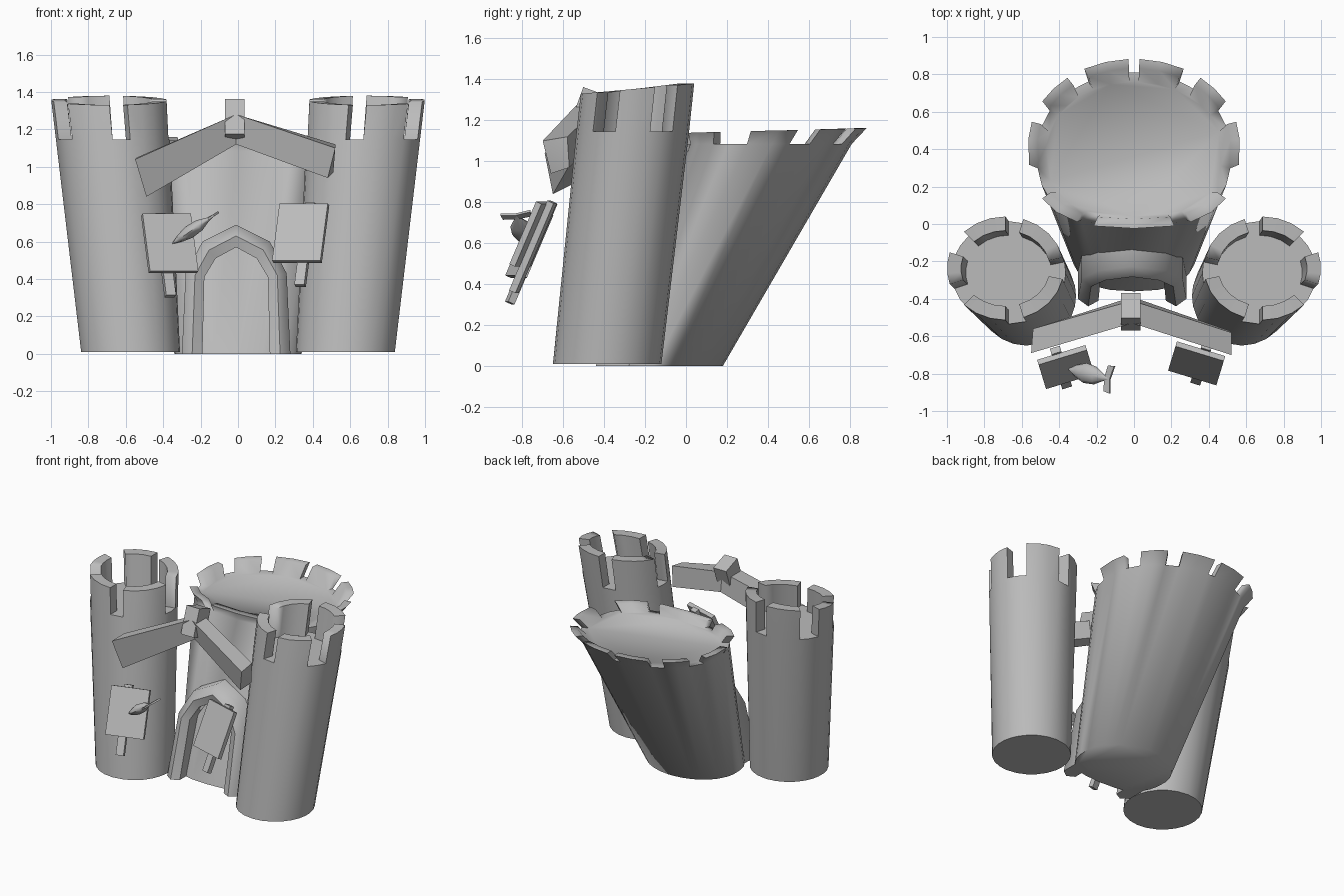
import bpy, bmesh
from math import sin, cos, radians, pi, copysign
from mathutils import Vector, Matrix, Euler

if "Cube" in bpy.data.objects:
    bpy.data.objects.remove(bpy.data.objects["Cube"])

GREY = (0.5, 0.5, 0.5, 1)
stone = bpy.data.materials.new("stone_grey")
stone.use_nodes = True
stone.diffuse_color = GREY
stone.node_tree.nodes["Principled BSDF"].inputs["Base Color"].default_value = GREY


def finish(name, bm, angle):
    bmesh.ops.recalc_face_normals(bm, faces=bm.faces)
    me = bpy.data.meshes.new(name)
    bm.to_mesh(me)
    bm.free()
    me.materials.append(stone)
    ob = bpy.data.objects.new(name, me)
    bpy.context.collection.objects.link(ob)
    bpy.ops.object.select_all(action='DESELECT')
    bpy.context.view_layer.objects.active = ob
    ob.select_set(True)
    bpy.ops.object.shade_smooth_by_angle(angle=radians(angle))


def tower(name, low, high, merlons, top, wall, tilt, flare=0.0, square=1.0, side=1):
    """Leaning tower. low/high = (centre, rx, ry); merlons = (start, end) angles in order;
    square below 1 flattens the front."""
    bm = bmesh.new()
    (c0, x0, y0), (c1, x1, y1) = low, high
    c0, c1 = Vector(c0), Vector(c1)

    def point(a, t, grow=0.0, lift=0.0):
        c = c0.lerp(c1, t)
        u, v = cos(a), sin(a)
        if v < 0:
            u, v = copysign(abs(u) ** square, u), -abs(v) ** square
        rx, ry = x0 + (x1 - x0) * t + grow, y0 + (y1 - y0) * t + grow
        p = c + Vector((rx * u, ry * v, lift))
        return bm.verts.new((side * p.x, p.y, p.z))

    # split merlons and the gaps between them into short steps
    steps = []
    for k, (start, end) in enumerate(merlons):
        after = merlons[k + 1][0] if k + 1 < len(merlons) else merlons[0][0] + 360
        for a, b, solid in ((start, end, True), (end, after, False)):
            n = max(1, round((b - a) / 14))
            steps += [(radians(a + (b - a) * i / n), solid) for i in range(n)]
    n = len(steps)
    t_top = (top - c0.z) / (c1.z - c0.z)
    base = [point(a, 0) for a, m in steps]
    rim = [point(a, 1) for a, m in steps]
    inner = [point(a, 1, -wall) for a, m in steps]
    crown = {}

    def crown_pair(i):
        if i not in crown:
            a, lift = steps[i][0], tilt * sin(steps[i][0])
            crown[i] = point(a, t_top, flare, lift), point(a, t_top, flare - wall, lift)
        return crown[i]

    bm.faces.new(base)
    bm.faces.new(inner)
    for i in range(n):
        j = (i + 1) % n
        bm.faces.new((base[i], base[j], rim[j], rim[i]))
        if not steps[i][1]:
            bm.faces.new((rim[i], rim[j], inner[j], inner[i]))
            continue
        (oi, ii), (oj, ij) = crown_pair(i), crown_pair(j)
        bm.faces.new((rim[i], rim[j], oj, oi))
        bm.faces.new((inner[i], inner[j], ij, ii))
        bm.faces.new((oi, oj, ij, ii))
        if not steps[i - 1][1]:
            bm.faces.new((rim[i], oi, ii, inner[i]))
        if not steps[j][1]:
            bm.faces.new((rim[j], oj, ij, inner[j]))
    finish(name, bm, 80)


# main keep: flared merlons, right half mirrored to the left
half = [(-64, -34), (-9, 15), (30, 51), (62, 87)]
keep_merlons = [(-106, -74)] + half + [(180 - b, 180 - a) for a, b in reversed(half)]
tower("main_keep", ((0, -0.09, 0), 0.34, 0.27), ((0, 0.4, 1.085), 0.52, 0.41),
      keep_merlons, 1.15, 0.05, 0.012, flare=0.035, square=0.75)

# flanking towers: five merlons each, mirrored left and right
side_merlons = [(-18, 18), (45, 90), (108, 168), (192, 252), (270, 315)]
for side, label in ((1, "left"), (-1, "right")):
    tower(label + "_tower", ((0.575, -0.385, 0.01), 0.265, 0.265),
          ((0.67, -0.26, 1.145), 0.305, 0.275), side_merlons, 1.355, 0.075, 0.025, side=side)

# door arch: a band swept over the doorway, leaning with the wall
outer = [(-.30, 0), (-.28, .43), (-.19, .6), (-.01, .69), (.17, .6), (.26, .43), (.28, 0)]
opening = [(-.19, 0), (-.18, .41), (-.12, .51), (-.01, .57), (.1, .51), (.16, .41), (.17, 0)]
bm = bmesh.new()


def lean(x, z, depth):
    return bm.verts.new((x, -0.37 + 0.25 * z - depth, z))


rows = []
for (xo, zo), (xi, zi) in zip(outer, opening):
    xm, zm = (xo + xi) / 2, (zo + zi) / 2
    rows.append([lean(xo, zo, -0.13), lean(xo, zo, 0.03), lean(xm, zm, 0.07),
                 lean(xi, zi, 0.04), lean(xi, zi, -0.09)])
for a, b in zip(rows, rows[1:]):
    for k in range(5):
        m = (k + 1) % 5
        bm.faces.new((a[k], a[m], b[m], b[k]))
bm.faces.new(rows[0])
bm.faces.new(rows[-1])
finish("door_arch", bm, 60)


def hull(name, points):
    bm = bmesh.new()
    for p in points:
        bm.verts.new(p)
    bmesh.ops.convex_hull(bm, input=bm.verts)
    bmesh.ops.dissolve_limit(bm, angle_limit=radians(14), verts=bm.verts, edges=bm.edges)
    finish(name, bm, 30)


# gable beams and ridge block above the door
ridge_end = [(-.01, -.53, 1.28), (-.01, -.49, 1.12), (-.01, -.39, 1.14), (-.01, -.41, 1.28)]
hull("right_gable_beam", ridge_end + [(-.55, -.69, 1.04), (-.49, -.65, .84),
                                      (-.48, -.55, .89), (-.54, -.56, 1.05)])
hull("left_gable_beam", ridge_end + [(.52, -.7, 1.1), (.48, -.66, .94),
                                     (.51, -.57, .97), (.52, -.58, 1.12)])


def box(name, size, frame):
    bm = bmesh.new()
    bmesh.ops.create_cube(bm, size=1)
    bm.transform(frame @ Matrix.Diagonal((*size, 1)))
    finish(name, bm, 30)


box("ridge_block", (0.105, 0.14, 0.2),
    Matrix.Translation((-0.017, -0.47, 1.245)) @ Matrix.Rotation(radians(-20), 4, 'X'))

# hanging signs, each a tilted board on a short stick
for label, spot, side in (("right", (-.365, -.765, .59), -1), ("left", (.335, -.745, .645), 1)):
    frame = (Matrix.Translation(spot)
             @ Euler((radians(-24), 0, radians(-17 * side))).to_matrix().to_4x4())
    box(label + "_sign_board", (0.27, 0.03, 0.335), frame)
    box(label + "_sign_stick", (0.055, 0.035, 0.48),
        frame @ Matrix.Translation((0.025 * side, 0.03, -0.055)))

# dart stuck in one sign: plump body with a forked tail
tip, tail = Vector((-.35, -.775, .59)), Vector((-.13, -.83, .74))
axis = (tail - tip).normalized()
up = axis.cross(Vector((0, 1, 0))).normalized()
across = up.cross(axis)
bm = bmesh.new()
profile = [(0, .004), (.2, .035), (.4, .054), (.65, .048), (.85, .018), (1, .008)]
rings = [[bm.verts.new(tip.lerp(tail, t) + r * (across * cos(k * pi / 4) + up * 0.65 * sin(k * pi / 4)))
          for k in range(8)] for t, r in profile]
for a, b in zip(rings, rings[1:]):
    for k in range(8):
        m = (k + 1) % 8
        bm.faces.new((a[k], a[m], b[m], b[k]))
bm.faces.new(rings[0])
bm.faces.new(rings[-1])
finish("dart_body", bm, 60)
for s, label in ((1, "back"), (-1, "front")):
    root = tip.lerp(tail, 0.88)
    flat = [root, root + axis * .035, root + axis * .05 + across * s * .075,
            root + axis * .01 + across * s * .07]
    hull("dart_fin_" + label, [p + up * d for p in flat for d in (-.006, .006)])
